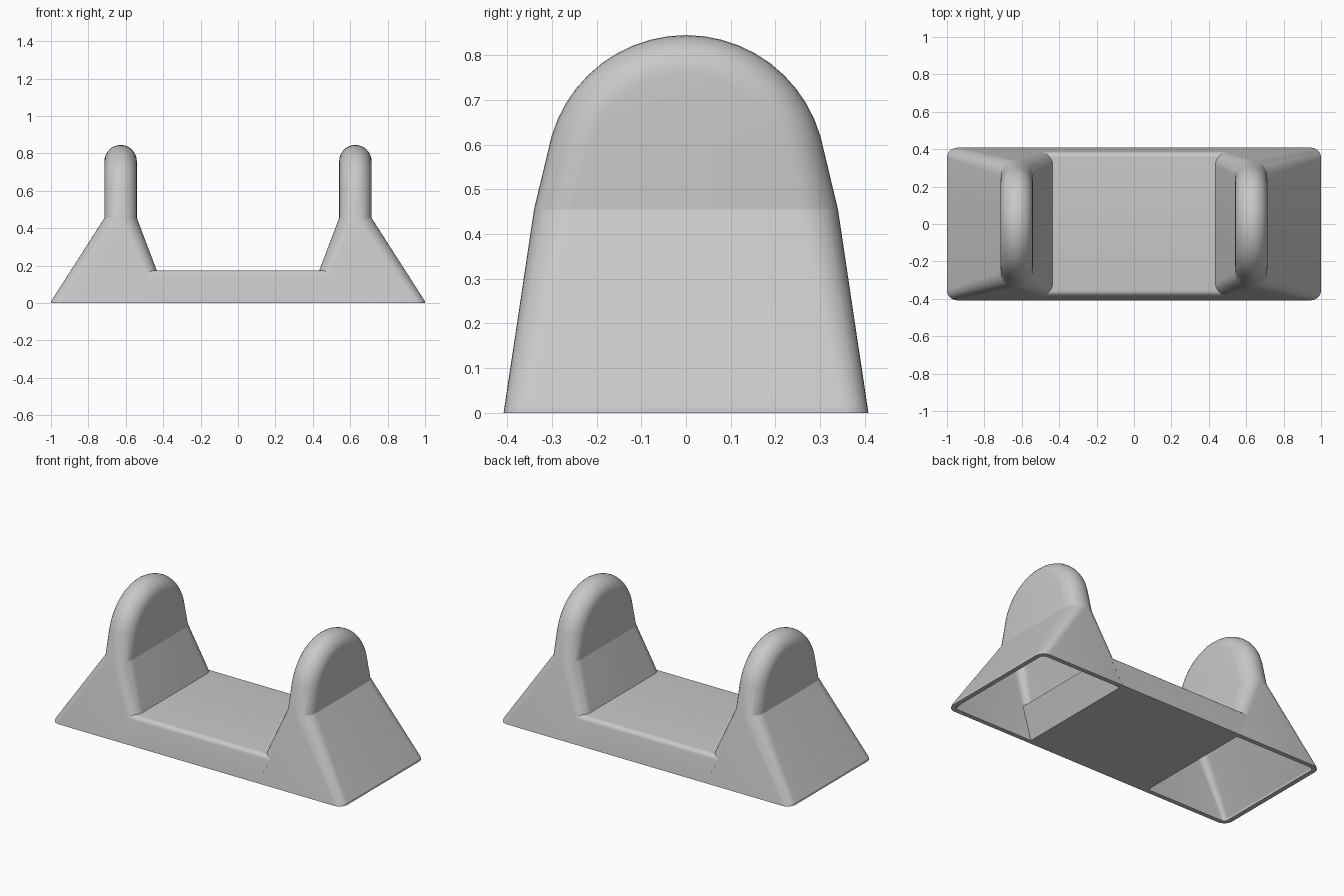
import bpy, bmesh
from math import sin, cos, pi, radians

cube = bpy.data.objects.get("Cube")
if cube:
    bpy.data.objects.remove(cube, do_unlink=True)

grey = bpy.data.materials.new("plain grey")
grey.use_nodes = True
COLOUR = (0.58, 0.58, 0.58, 1)
grey.diffuse_color = COLOUR
grey.node_tree.nodes["Principled BSDF"].inputs["Base Color"].default_value = COLOUR

FILLET = 8                        # segments in each rounded edge
SHOULDER, SLAB_TOP = 0.455, 0.175
BASE_Y, SHOULDER_Y = 0.408, 0.34
WALL = 0.028


def add_object(name, bm):
    bmesh.ops.recalc_face_normals(bm, faces=bm.faces)
    mesh = bpy.data.meshes.new(name)
    bm.to_mesh(mesh)
    bm.free()
    mesh.materials.append(grey)
    obj = bpy.data.objects.new(name, mesh)
    bpy.context.collection.objects.link(obj)
    bpy.ops.object.select_all(action='DESELECT')
    obj.select_set(True)
    bpy.context.view_layer.objects.active = obj
    bpy.ops.object.shade_smooth_by_angle(angle=radians(15))
    return obj


def side_rows():
    """Rows up one side: edge y, z, inward normal, outer x, inner x, radius."""
    outer, inner, r = 0.714, 0.541, 0.0865
    rows = [(BASE_Y, 0, 1, 0, 1.0, 0.369, 0.055),
            (BASE_Y - 0.002, 0.012, 1, 0, 0.998, 0.373, 0.056),
            (SHOULDER_Y, SHOULDER, 1, 0, outer, inner, r)]
    steps, start, radius, centre = 10, radians(16), 0.313, 0.532
    for i in range(steps + 1):
        a = start + (pi / 2 - start) * i / steps
        rows.append((radius * cos(a), centre + radius * sin(a),
                     cos(a), sin(a), outer, inner, r))
    return rows


def add_shell(bm, inset):
    """Rounded upright with an open underside; returns the underside loop."""
    grid = []
    rows = side_rows()
    for side, part in ((1, rows), (-1, rows[-2::-1])):
        for y, z, ny, nz, outer, inner, r in part:
            y, z = y - inset * ny, max(z - inset * nz, 0)
            outer, inner, r = outer - inset, inner + inset, r - inset
            line = []
            for end, sign in ((outer - r, 1), (inner + r, -1)):
                for k in range(FILLET + 1):
                    a = pi / 2 * k / FILLET
                    a = a if sign > 0 else pi / 2 - a
                    depth = r * (1 - sin(a))
                    line.append(bm.verts.new((end + sign * r * cos(a),
                                              side * (y - depth * ny),
                                              z - depth * nz)))
            grid.append(line)
    # Rounded edge band
    for a, b in zip(grid, grid[1:]):
        for k in range(len(a) - 1):
            bm.faces.new((a[k], a[k + 1], b[k + 1], b[k]))
    # Flat outer and inner faces, joined across from one edge to the other
    for col in (0, -1):
        n = len(grid)
        for i in range(n // 2):
            j = n - 1 - i
            quad = [grid[i][col], grid[i + 1][col]]
            if j - 1 != i + 1:
                quad.append(grid[j - 1][col])
            bm.faces.new(quad + [grid[j][col]])
    return grid[0] + grid[-1][::-1]


# Hollow uprights, one modelled and mirrored
bm = bmesh.new()
rim_out = add_shell(bm, 0)
rim_in = add_shell(bm, WALL)
for i in range(len(rim_out)):
    j = (i + 1) % len(rim_out)
    bm.faces.new((rim_out[i], rim_out[j], rim_in[j], rim_in[i]))
bmesh.ops.remove_doubles(bm, verts=bm.verts, dist=0.00005)
uprights = add_object("hollow_uprights", bm)
uprights.modifiers.new("Mirror", 'MIRROR').use_mirror_merge = False

# Solid slab between the uprights, with tapered sides and softened top edges
bm = bmesh.new()
bmesh.ops.create_cube(bm, size=2)
top_y = BASE_Y + (SHOULDER_Y - BASE_Y) * SLAB_TOP / SHOULDER
for v in bm.verts:
    top = v.co.z > 0
    v.co.x *= 0.5 if top else 0.42
    v.co.y *= top_y if top else BASE_Y
    v.co.z = SLAB_TOP if top else 0
edges = [e for e in bm.edges
         if all(v.co.z > 0.1 for v in e.verts)
         and e.verts[0].co.y * e.verts[1].co.y > 0]
bmesh.ops.bevel(bm, geom=edges, offset=0.025, segments=7,
                profile=0.5, affect='EDGES')
add_object("centre_slab", bm)
